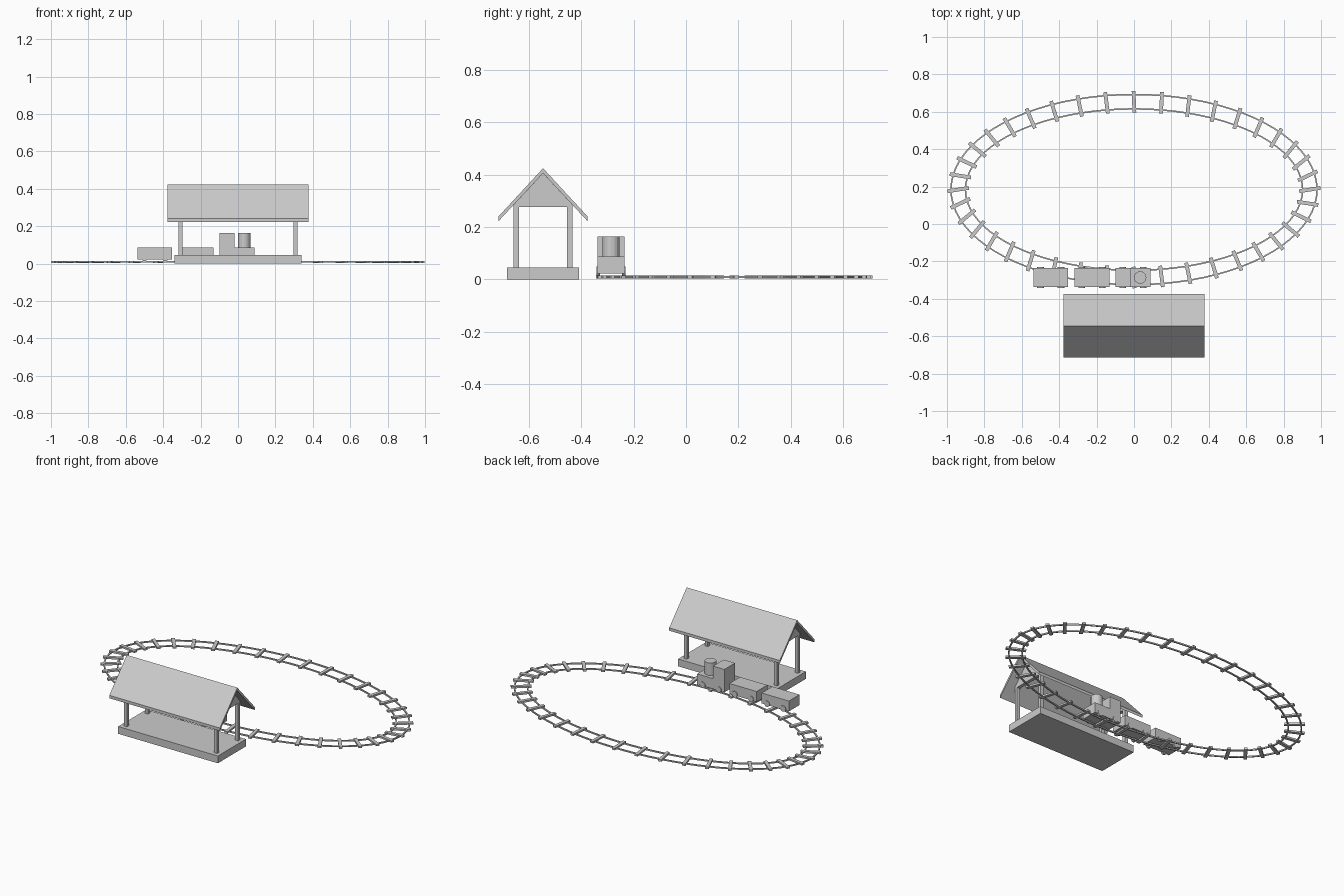
import bpy, math
from mathutils import Vector

old = bpy.data.objects.get("Cube")
if old:
    bpy.data.objects.remove(old, do_unlink=True)

grey = bpy.data.materials.new("plain grey")
grey.use_nodes = True
colour = (0.6, 0.6, 0.6, 1)
grey.diffuse_color = colour
grey.node_tree.nodes["Principled BSDF"].inputs["Base Color"].default_value = colour


def finish(obj, name):
    obj.name = name
    obj.data.materials.append(grey)
    return obj


def box(name, centre, size, turn=0):
    bpy.ops.mesh.primitive_cube_add(size=1, location=centre, rotation=(0, 0, turn))
    obj = bpy.context.object
    obj.scale = size
    return finish(obj, name)


def cylinder(name, centre, radius, depth, sides, turn=(0, 0, 0)):
    bpy.ops.mesh.primitive_cylinder_add(vertices=sides, radius=radius, depth=depth,
                                        location=centre, rotation=turn)
    return finish(bpy.context.object, name)


def extrude_x(name, profile, x0, x1):
    """Solid with a (y, z) outline running from x0 to x1."""
    n = len(profile)
    verts = [(x, y, z) for x in (x0, x1) for y, z in profile]
    faces = [tuple(range(n))[::-1], tuple(range(n, 2 * n))]
    faces += [(i, (i + 1) % n, n + (i + 1) % n, n + i) for i in range(n)]
    mesh = bpy.data.meshes.new(name)
    mesh.from_pydata(verts, [], faces)
    obj = bpy.data.objects.new(name, mesh)
    bpy.context.collection.objects.link(obj)
    return finish(obj, name)


# Oval track
A, B, CY, TRACK_Z = 0.94, 0.47, 0.184, 0.009


def oval(t, offset=0):
    return Vector(((A + offset) * math.cos(t), CY + (B + offset) * math.sin(t), TRACK_Z))


def rail(name, offset, steps=80, half=0.004):
    verts, faces = [], []
    for i in range(steps):
        t = math.tau * i / steps
        for side, up in ((-1, -1), (1, -1), (1, 1), (-1, 1)):
            verts.append(oval(t, offset + side * half) + Vector((0, 0, up * half)))
        for k in range(4):
            j, m = (i + 1) % steps, (k + 1) % 4
            faces.append((i * 4 + k, j * 4 + k, j * 4 + m, i * 4 + m))
    mesh = bpy.data.meshes.new(name)
    mesh.from_pydata(verts, [], faces)
    mesh.flip_normals()
    obj = bpy.data.objects.new(name, mesh)
    bpy.context.collection.objects.link(obj)
    finish(obj, name)


rail("outer_rail", 0.0385)
rail("inner_rail", -0.0385)

TIES = 40
for i in range(TIES):
    here, ahead = (oval(math.tau * k / TIES) for k in (i, i + 1))
    along = ahead - here
    box("track_tie", here, (0.02, 0.115, 0.011), math.atan2(along.y, along.x))

# Station
SY = -0.545
box("platform", (0, SY, 0.0225), (0.68, 0.273, 0.045))
for x in (-0.308, 0.308):
    for y in (-0.102, 0.102):
        box("post", (x, SY + y, 0.162), (0.02, 0.02, 0.236))
    extrude_x("gable", [(SY - 0.112, 0.276), (SY + 0.112, 0.276), (SY + 0.112, 0.284),
                        (SY, 0.405), (SY - 0.112, 0.284)], x - 0.01, x + 0.01)
extrude_x("roof", [(SY - 0.17, 0.222), (SY, 0.405), (SY + 0.17, 0.222),
                   (SY + 0.17, 0.24), (SY, 0.424), (SY - 0.17, 0.24)], -0.377, 0.377)

# Train
TY = CY - B
for name, x in (("engine", -0.005), ("front_wagon", -0.225), ("rear_wagon", -0.445)):
    box(name + "_body", (x, TY, 0.055), (0.186, 0.104, 0.064))
    for dx in (-0.055, 0.055):
        for side in (-1, 1):
            cylinder(name + "_wheel", (x + dx, TY + side * 0.049, 0.031), 0.018, 0.014, 16,
                     (math.pi / 2, 0, 0))
box("engine_cab", (-0.059, TY, 0.125), (0.078, 0.104, 0.078))
cylinder("chimney", (0.033, TY, 0.125), 0.033, 0.078, 16)
